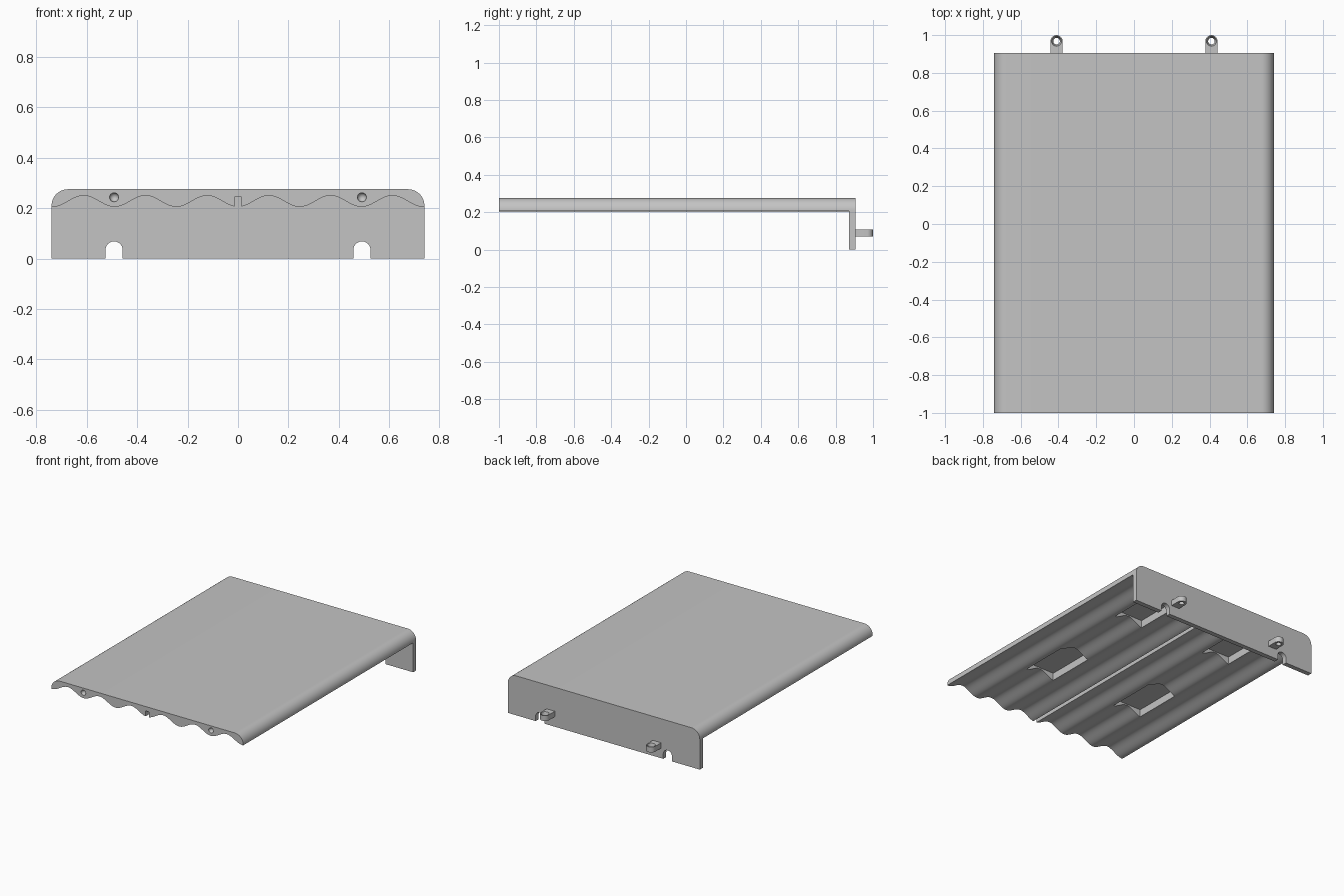
import bpy, bmesh
from math import sin, cos, pi
from mathutils import Matrix

cube = bpy.data.objects.get("Cube")
if cube:
    bpy.data.objects.remove(cube, do_unlink=True)

HALF, TOP, SHOULDER, RADIUS = 0.74, 0.275, 0.21, 0.065
FRONT, WALL, BACK = -1.0, 0.872, 0.905
PITCH = 0.245

grey = bpy.data.materials.new("plain grey")
grey.use_nodes = True
grey.diffuse_color = (0.55, 0.55, 0.55, 1)
grey.node_tree.nodes["Principled BSDF"].inputs["Base Color"].default_value = grey.diffuse_color


def arc(cx, cy, r, start, end, n=16):
    return [(cx + r * cos(start + (end - start) * i / n),
             cy + r * sin(start + (end - start) * i / n)) for i in range(n + 1)]


def finish(name, bm):
    bmesh.ops.recalc_face_normals(bm, faces=bm.faces)
    mesh = bpy.data.meshes.new(name)
    bm.to_mesh(mesh)
    bm.free()
    mesh.materials.append(grey)
    obj = bpy.data.objects.new(name, mesh)
    bpy.context.collection.objects.link(obj)
    return obj


def extrude(name, outline, low, high, along_y=True):
    """Extrude an (x, z) outline along y, or an (x, y) outline along z."""
    bm = bmesh.new()
    place = (lambda u, v: (u, low, v)) if along_y else (lambda u, v: (u, v, low))
    face = bm.faces.new([bm.verts.new(place(u, v)) for u, v in outline])
    made = bmesh.ops.extrude_face_region(bm, geom=[face])["geom"]
    shift = (0, high - low, 0) if along_y else (0, 0, high - low)
    bmesh.ops.translate(bm, vec=shift, verts=[g for g in made if isinstance(g, bmesh.types.BMVert)])
    return finish(name, bm)


def cut(target, cutter):
    mod = target.modifiers.new("cut", "BOOLEAN")
    mod.operation, mod.solver, mod.object = "DIFFERENCE", "EXACT", cutter
    bpy.context.view_layer.objects.active = target
    bpy.ops.object.modifier_apply(modifier=mod.name)
    bpy.data.objects.remove(cutter, do_unlink=True)


def box(x0, x1, z0, z1):
    return [(x0, z0), (x1, z0), (x1, z1), (x0, z1)]


def wave(x):
    return 0.2275 - 0.0225 * cos(2 * pi * x / PITCH)


# Rounded upper outline shared by the panel and the back wall, left to right
crown = (arc(-HALF + RADIUS, SHOULDER, RADIUS, pi, pi / 2)
         + arc(HALF - RADIUS, SHOULDER, RADIUS, pi / 2, 0))

# Panel with a rippled underside and a narrow central slot
slot = 0.0135
steps = 72
right = [HALF - (HALF - slot) * i / steps for i in range(steps + 1)]
under = [(x, wave(x)) for x in right] + [(slot, 0.245), (-slot, 0.245)]
under += [(-x, wave(x)) for x in reversed(right)]
panel = extrude("rippled_panel", crown + under, FRONT, WALL)

# Pockets under the panel and dimples in its front edge
for side in (-1, 1):
    for start in (-0.51, 0.38):
        x0, x1 = sorted((side * 0.255, side * 0.48))
        cut(panel, extrude("pocket_cutter", box(x0, x1, 0.15, 0.258), start, start + 0.35))
    bm = bmesh.new()
    bmesh.ops.create_uvsphere(bm, u_segments=20, v_segments=12, radius=0.018,
                              matrix=Matrix.Translation((side * 0.492, FRONT, 0.243)))
    cut(panel, finish("dimple_cutter", bm))

# Back wall with two round-topped notches in its lower edge
lower = []
for cx in (0.492, -0.492):
    lower += [(cx + 0.034, 0)] + arc(cx, 0.034, 0.034, 0, pi) + [(cx - 0.034, 0)]
wall = extrude("back_wall", crown + [(HALF, 0)] + lower + [(-HALF, 0)], WALL, BACK)

# Hanging lugs with flared holes
parts = [panel, wall]
for side, word in ((-1, "right"), (1, "left")):
    cx, cy, r = side * 0.41, 0.968, 0.032
    outline = [(cx - r, BACK), (cx + r, BACK)] + arc(cx, cy, r, 0, pi, 24)
    lug = extrude(word + "_lug", outline, 0.07, 0.108, along_y=False)
    bm = bmesh.new()
    bmesh.ops.create_cone(bm, cap_ends=True, segments=24, radius1=0.016, radius2=0.028,
                          depth=0.05, matrix=Matrix.Translation((cx, cy, 0.089)))
    cut(lug, finish("hole_cutter", bm))
    parts.append(lug)

# Smooth the curves, keep the corners crisp
bpy.ops.object.select_all(action="DESELECT")
for part in parts:
    part.select_set(True)
bpy.context.view_layer.objects.active = panel
bpy.ops.object.shade_smooth_by_angle(angle=pi / 6)
